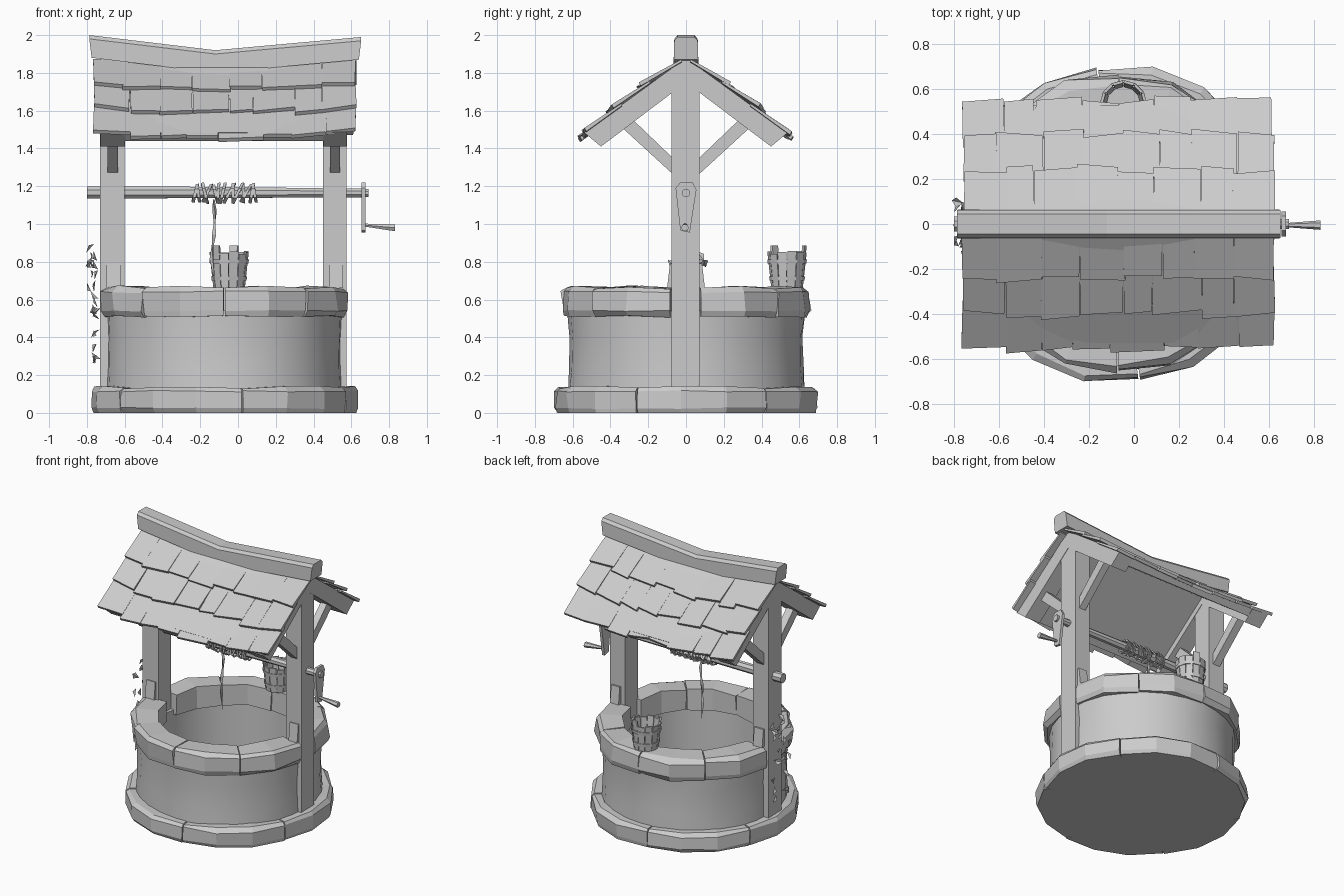
import bpy, bmesh, math, random
from mathutils import Vector, Matrix

if "Cube" in bpy.data.objects:
    bpy.data.objects.remove(bpy.data.objects["Cube"])

random.seed(4)
CX = -0.07                      # axis of the round stonework
rnd = lambda a: random.uniform(-a, a)


def finish(name, bm, smooth=False, normals=True):
    if normals:
        bmesh.ops.recalc_face_normals(bm, faces=bm.faces)
    me = bpy.data.meshes.new(name)
    bm.to_mesh(me)
    bm.free()
    ob = bpy.data.objects.new(name, me)
    bpy.context.collection.objects.link(ob)
    if smooth:
        bpy.context.view_layer.objects.active = ob
        ob.select_set(True)
        bpy.ops.object.shade_smooth_by_angle(angle=math.radians(40))
        ob.select_set(False)
    return ob


def loft(bm, loops, closed=False):
    """Skin a list of closed cross-sections, capping the ends."""
    rows = [[bm.verts.new(p) for p in l] for l in loops]
    n = len(rows[0])
    pairs = list(zip(rows, rows[1:])) + ([(rows[-1], rows[0])] if closed else [])
    for a, b in pairs:
        for i in range(n):
            bm.faces.new((a[i], a[(i + 1) % n], b[(i + 1) % n], b[i]))
    if not closed:
        bm.faces.new(rows[0])
        bm.faces.new(rows[-1])


def prism(bm, yz, x0, x1, j=0.0):
    """Extrude a y-z outline along x."""
    loft(bm, [[(x + rnd(j), y, z + rnd(j / 3)) for y, z in yz] for x in (x0, x1)])


def stone_arc(bm, prof, a0, a1, segs, jit, chip=0.0):
    """Sweep an r-z profile round the well axis; block ends are chipped."""
    full = a1 - a0 >= 360
    loops = []
    for k in range(segs + (0 if full else 1)):
        a = math.radians(a0 + (a1 - a0) * k / segs)
        end = chip if k in (0, segs) else 0
        zt = max(z for _, z in prof)
        loop = []
        for r, z in prof:
            rr = r + rnd(jit) - (end if r > 0.55 else 0)
            zz = z if z < 0.01 else z + rnd(jit * 0.5) - (end * 0.6 if z == zt else 0)
            loop.append((CX + rr * math.cos(a), rr * math.sin(a), zz))
        loops.append(loop)
    loft(bm, loops, full)


def chamfered(ri, ro, z0, z1, c):
    return [(ri, z0), (ro - c * 0.4, z0), (ro, z0 + c), (ro, z1 - c), (ro - c, z1), (ri, z1)]


# stone foundation blocks
bm = bmesh.new()
for i in range(6):
    stone_arc(bm, chamfered(0.47, 0.71, 0, 0.14, 0.025), i * 60 - 22, i * 60 + 37.4, 3, 0.008, 0.015)
finish("base_stones", bm)

# well floor
bm = bmesh.new()
bmesh.ops.create_cone(bm, cap_ends=True, segments=18, radius1=0.66, radius2=0.6, depth=0.1,
                      matrix=Matrix.Translation((CX, 0, 0.05)))
finish("well_floor", bm)

# round wall
bm = bmesh.new()
stone_arc(bm, [(0.51, 0.08), (0.63, 0.08), (0.622, 0.25), (0.62, 0.4), (0.628, 0.54), (0.51, 0.54)],
          0, 360, 28, 0.005)
finish("well_wall", bm, True)

# rim stones, in two arcs leaving slots for the posts
bm = bmesh.new()
for start in (7, 187):
    for i in range(4):
        a = start + i * 41.5
        stone_arc(bm, chamfered(0.485, 0.672, 0.51, 0.67, 0.03), a, a + 41, 2, 0.011, 0.016)
finish("rim_stones", bm)

# posts, rafters, braces and foot wedges at both ends
for side, x0, x1 in (("left", -0.73, -0.60), ("right", 0.45, 0.575)):
    bm = bmesh.new()
    prism(bm, [(-.078, .13), (.072, .13), (.072, 1.8), (0, 1.86), (-.078, 1.8)], x0, x1)
    finish(side + "_post", bm)
    for s, end in ((-1, "front"), (1, "back")):
        bm = bmesh.new()
        prism(bm, [(0, 1.88), (s * .54, 1.485), (s * .45, 1.41), (0, 1.75)], x0 + .003, x1 + .003)
        finish(f"{side}_{end}_rafter", bm)
        bm = bmesh.new()
        prism(bm, [(s * .06, 1.34), (s * .06, 1.255), (s * .36, 1.53), (s * .31, 1.58)],
              x0 + .038, x1 - .035)
        finish(f"{side}_{end}_brace", bm)
        bm = bmesh.new()
        prism(bm, [(s * .07, .66), (s * .1, .66), (s * .085, .79), (s * .07, .79)], x0 + .035, x1 - .02)
        finish(f"{side}_{end}_wedge", bm)

# sagging roof: boards and overlapping shingles
sag = lambda x: -0.03 * max(0, 1 - ((x - CX) / 0.7) ** 2)
rows = [((.02, 1.875), (.245, 1.75)), ((.19, 1.76), (.405, 1.63)), ((.34, 1.64), (.555, 1.495))]
for s, end in ((-1, "front"), (1, "back")):
    bm = bmesh.new()
    prism(bm, [(0, 1.875), (s * .53, 1.485), (s * .485, 1.44), (0, 1.80)], -0.61, 0.46)
    finish(end + "_roof_board", bm)
    bm = bmesh.new()
    for r, ((y0, z0), (y1, z1)) in enumerate(rows):
        cuts = [-.765 + 1.385 * k / 8 + (rnd(.03) if 0 < k < 8 else rnd(.01)) for k in range(9)]
        for xa, xb in zip(cuts, cuts[1:]):
            d, lift, tilt = rnd(.016), rnd(.006), rnd(.012)
            ye, ze = y1 + d, z1 - d * .7 + lift
            loops = []
            for x, t in ((xa + .001, tilt), (xb - .001, -tilt)):
                h = sag(x)
                xe = x + rnd(.006)
                loops.append([(x, s * y0, z0 + h), (xe, s * (ye + t), ze + h - t * .7),
                              (xe, s * (ye + t - .012), ze + h - t * .7 - .018),
                              (x, s * y0, z0 + h - .014)])
            loft(bm, loops)
    finish(end + "_shingles", bm)

# ridge beam dipping in the middle
bm = bmesh.new()
beam = [(-.065, -.12), (.065, -.12), (.062, -.02), (.045, 0), (-.045, 0), (-.062, -.02)]
loft(bm, [[(x + .012 * (z > -.1) * k, y, top + z) for y, z in beam]
          for x, top, k in ((-.775, 2.0, -1), (-.12, 1.92, 0), (.64, 1.99, 1))])
finish("ridge_beam", bm)

# windlass axle
bm = bmesh.new()
sections = ((-.8, .035, 1.167), (-.1, .032, 1.167), (.69, .024, 1.164))
loft(bm, [[(x, r * math.cos(a * math.pi / 4 + .39), z + r * math.sin(a * math.pi / 4 + .39))
           for a in range(8)] for x, r, z in sections])
finish("axle", bm, True)

# crank plate and flared handle
bm = bmesh.new()
prism(bm, [(-.055, 1.19), (-.03, 1.22), (.035, 1.22), (.055, 1.18), (.02, .955), (-.03, .965)], .655, .675)
finish("crank_plate", bm)
bm = bmesh.new()
loft(bm, [[(x, -.005 + r * math.cos(a * math.pi / 3), z + r * math.sin(a * math.pi / 3))
           for a in range(6)] for x, r, z in ((.66, .008, .995), (.83, .021, .98))])
finish("crank_handle", bm)

# rope wound unevenly on the axle
bm = bmesh.new()
for i in range(14):
    x, r, tilt = -.23 + i * .025 + rnd(.01), .043 + random.random() * .013, rnd(.03)
    loops = []
    for k in range(7):
        a = k * math.tau / 7
        loops.append([(x + tilt * math.sin(a) + w, q * math.cos(a), 1.163 + q * math.sin(a))
                      for w, q in ((-.008, r), (.008, r + .004), (.008, r - .006), (-.008, r - .01))])
    loft(bm, loops, True)
finish("rope_coil", bm)

# hanging rope as a thin twisting strand
bm = bmesh.new()
loops = []
for k in range(8):
    z, w = 1.13 - k * .063, (.012 if k % 2 else .005) * (k < 7) + .001
    loops.append([(-.13 + w * math.cos(a + k * .6) + .008 * math.sin(k), w * math.sin(a + k * .6), z)
                  for a in (0, math.tau / 3, 2 * math.tau / 3)])
loft(bm, loops)
finish("hanging_rope", bm)


# bucket of separate staves with hoops and ears
BX, BY = -.047, .535
def tub(bm, prof, a0, a1, n, full=False):
    loops = []
    for k in range(n if full else n + 1):
        a = a0 + (a1 - a0) * k / n
        loops.append([(BX + r * math.cos(a), BY + r * math.sin(a), z) for r, z in prof])
    loft(bm, loops, full)

bm = bmesh.new()
for i in range(12):
    a, t = i * math.tau / 12, .848 + rnd(.01)
    if i in (2, 7):
        t = .885
    tub(bm, [(.072, .665), (.084, .665), (.104, t), (.091, t)], a + .02, a + .5, 1)
finish("bucket_staves", bm)
for name, z, r in (("lower", .70, .089), ("upper", .79, .099)):
    bm = bmesh.new()
    tub(bm, [(r - .008, z), (r + .003, z), (r + .006, z + .022), (r - .005, z + .022)], 0, math.tau, 12, True)
    finish(name + "_bucket_hoop", bm)
bm = bmesh.new()
bmesh.ops.create_cone(bm, cap_ends=True, segments=12, radius1=.08, radius2=.082, depth=.02,
                      matrix=Matrix.Translation((BX, BY, .682)))
finish("bucket_bottom", bm)

# ivy leaves climbing the left side and post
bm = bmesh.new()
for i in range(24):
    if i < 12:
        p = Vector((-.745 - random.random() * .045, rnd(.1), .66 + random.random() * .25))
    else:
        a = math.pi + rnd(.22)
        p = Vector((CX + .69 * math.cos(a), .69 * math.sin(a), .2 + random.random() * .45))
    m = Matrix.Rotation(rnd(1.2), 3, 'X') @ Matrix.Rotation(rnd(.9), 3, 'Y')
    v = [bm.verts.new(p + m @ Vector(q)) for q in
         ((0, 0, .03), (-.012, .022, 0), (0, 0, -.035), (-.012, -.022, 0))]
    bm.faces.new((v[0], v[1], v[2]))
    bm.faces.new((v[0], v[2], v[3]))
finish("ivy_leaves", bm, normals=False)
